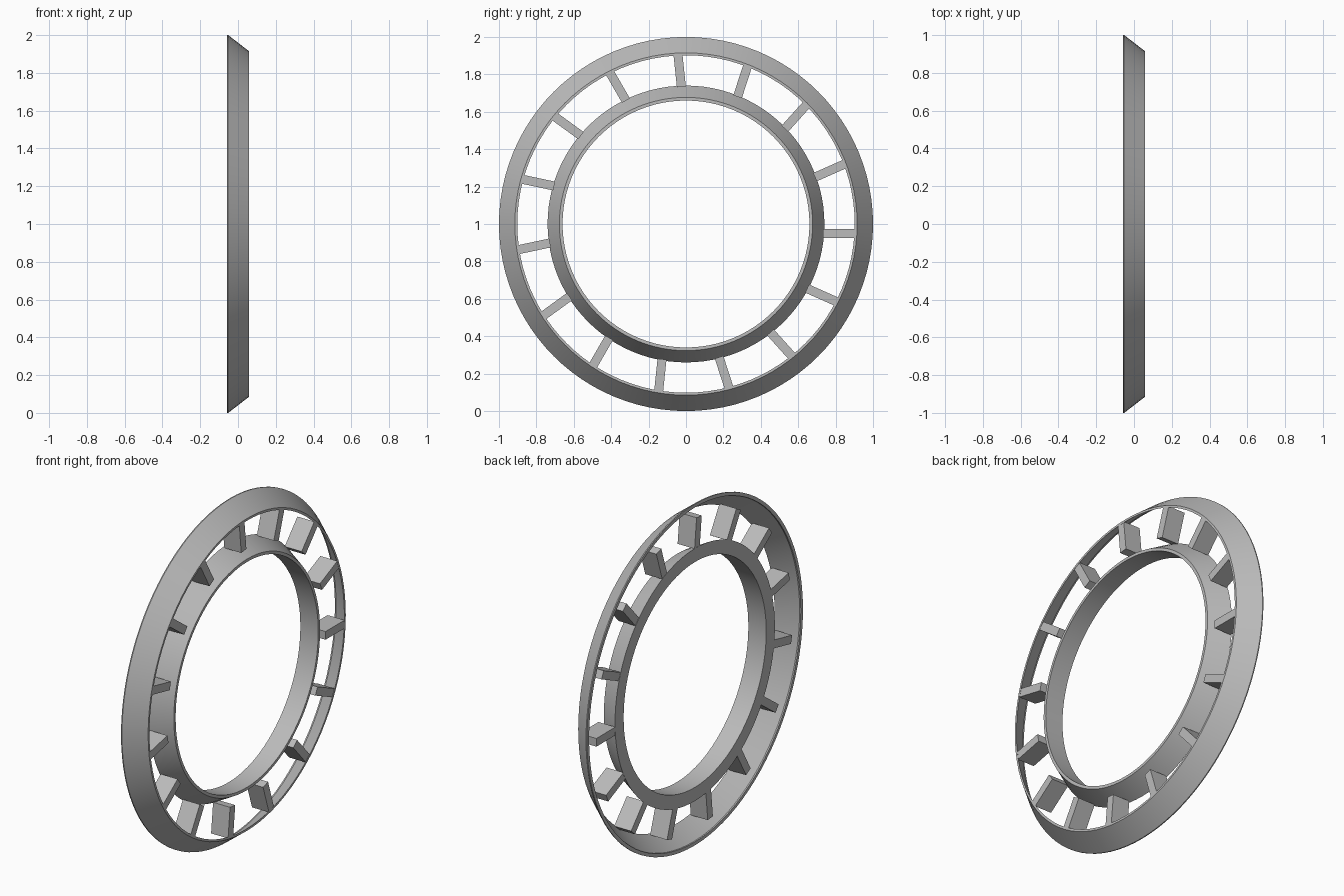
import bpy
import bmesh
from math import cos, sin, tau, radians
from mathutils import Matrix

cube = bpy.data.objects.get("Cube")
if cube:
    bpy.data.objects.remove(cube, do_unlink=True)

SEGMENTS = 96
BLADES = 15

metal = bpy.data.materials.new("plain grey")
metal.use_nodes = True
GREY = (0.5, 0.5, 0.5, 1)
metal.diffuse_color = GREY
metal.node_tree.nodes["Principled BSDF"].inputs["Base Color"].default_value = GREY


def add_object(name, bm):
    bmesh.ops.recalc_face_normals(bm, faces=bm.faces)
    mesh = bpy.data.meshes.new(name)
    bm.to_mesh(mesh)
    bm.free()
    mesh.materials.append(metal)
    obj = bpy.data.objects.new(name, mesh)
    bpy.context.collection.objects.link(obj)
    return obj


def ring(name, profile):
    """Turn a closed (x, radius) profile around the x axis."""
    bm = bmesh.new()
    loops = []
    for i in range(SEGMENTS):
        a = tau * i / SEGMENTS
        loops.append([bm.verts.new((x, r * cos(a), 1 + r * sin(a))) for x, r in profile])
    n = len(profile)
    for i in range(SEGMENTS):
        here, there = loops[i], loops[(i + 1) % SEGMENTS]
        for j in range(n):
            k = (j + 1) % n
            bm.faces.new((here[j], here[k], there[k], there[j]))
    obj = add_object(name, bm)
    bpy.ops.object.select_all(action="DESELECT")
    obj.select_set(True)
    bpy.context.view_layer.objects.active = obj
    bpy.ops.object.shade_smooth_by_angle(angle=radians(25))
    return obj


# Thin conical outer shell with a small rim lip
ring("outer_ring", [(-0.058, 1.0), (-0.052, 1.0), (0.058, 0.915),
                    (0.058, 0.902), (-0.05, 0.98), (-0.058, 0.98)])

# Wedge-shaped inner ring with a straight bore
ring("inner_ring", [(-0.058, 0.74), (0.058, 0.677), (0.058, 0.66), (-0.058, 0.66)])

# Flat blades between the rings, set off from the radial line
bm = bmesh.new()
for i in range(BLADES):
    place = (Matrix.Translation((0, 0, 1))
             @ Matrix.Rotation(tau * i / BLADES, 4, "X")
             @ Matrix.Translation((0, 0.82, -0.052))
             @ Matrix.Diagonal((0.11, 0.176, 0.048, 1)))
    bmesh.ops.create_cube(bm, size=1, matrix=place)
add_object("blades", bm)
